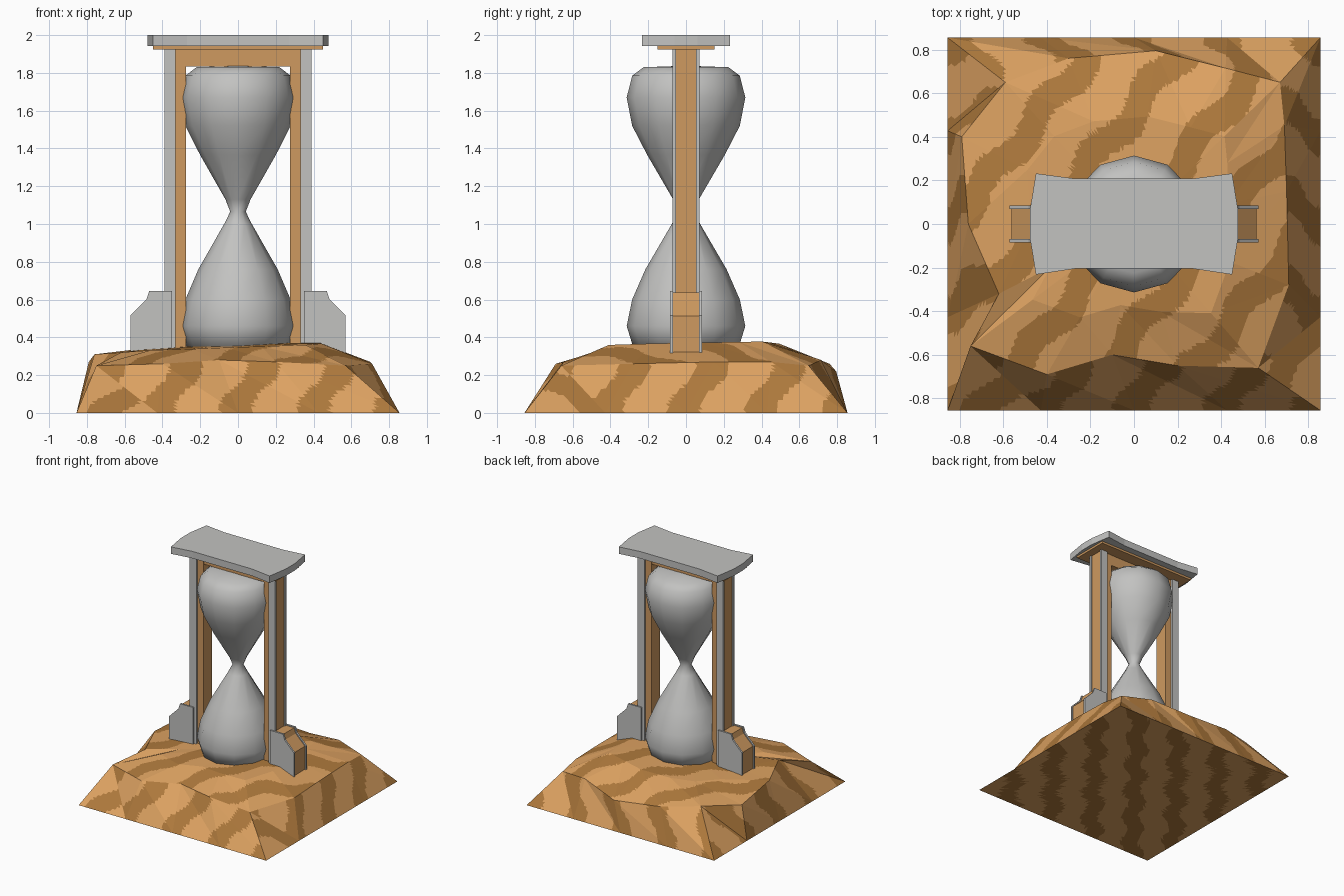
import bpy, bmesh, math
from mathutils import Vector

if "Cube" in bpy.data.objects:
    bpy.data.objects.remove(bpy.data.objects["Cube"])


def mat(name, rgb):
    m = bpy.data.materials.new(name)
    m.diffuse_color = (*rgb, 1)
    m.use_nodes = True
    m.node_tree.nodes["Principled BSDF"].inputs["Base Color"].default_value = m.diffuse_color
    return m


GREY = mat("pale grey", (0.54, 0.54, 0.53))
WOOD = mat("warm wood", (0.62, 0.32, 0.115))
SAND = mat("light sand", (0.72, 0.36, 0.12))
DARK = mat("dark sand", (0.42, 0.19, 0.045))


def finish(bm, name, *mats):
    bmesh.ops.recalc_face_normals(bm, faces=bm.faces[:])
    me = bpy.data.meshes.new(name)
    bm.to_mesh(me)
    bm.free()
    for m in mats:
        me.materials.append(m)
    ob = bpy.data.objects.new(name, me)
    bpy.context.collection.objects.link(ob)
    return ob


def prism(name, pts, axis, lo, hi, m):
    """Extrude a 2D outline along y (outline x,z) or z (outline x,y)."""
    bm = bmesh.new()
    place = (lambda p, t: (p[0], t, p[1])) if axis == "y" else (lambda p, t: (p[0], p[1], t))
    a = [bm.verts.new(place(p, lo)) for p in pts]
    b = [bm.verts.new(place(p, hi)) for p in pts]
    bm.faces.new(a)
    bm.faces.new(b)
    n = len(pts)
    for i in range(n):
        bm.faces.new((a[i], a[(i + 1) % n], b[(i + 1) % n], b[i]))
    return finish(bm, name, m)


def rect(x0, x1, y0, y1):
    return [(x0, y0), (x1, y0), (x1, y1), (x0, y1)]


# Top cap with bowed outline, and the wooden plate below it
cap = [(-.45, .232), (-.27, .208), (.27, .208), (.45, .232), (.478, .06), (.478, -.06),
       (.45, -.232), (.27, -.205), (-.27, -.205), (-.45, -.232), (-.478, -.06), (-.478, .06)]
prism("top_cap", cap, "z", 1.943, 2.0, GREY)
prism("cap_underplate", rect(-.45, .45, -.152, .152), "z", 1.925, 1.945, WOOD)

# Inner header between the posts
prism("header", rect(-.30, .30, 1.835, 1.93), "y", -.052, .052, WOOD)

# Posts and stepped feet: wooden core between grey side plates
foot = [(.35, .28), (.57, .28), (.57, .515), (.485, .6), (.47, .645), (.35, .645)]
foot_core = [(.35, .28), (.562, .28), (.562, .512), (.478, .595), (.464, .638), (.35, .638)]
for side, sx in (("right", 1), ("left", -1)):
    mir = lambda pts: [(sx * x, z) for x, z in pts]
    prism("post_core_" + side, mir(rect(.275, .382, .28, 1.93)), "y", -.054, .054, WOOD)
    prism("foot_core_" + side, mir(foot_core), "y", -.07, .07, WOOD)
    for end, sy in (("back", 1), ("front", -1)):
        prism(f"post_plate_{side}_{end}", mir(rect(.33, .39, .28, 1.935)), "y", sy * .053, sy * .072, GREY)
        prism(f"foot_plate_{side}_{end}", mir(foot), "y", sy * .069, sy * .084, GREY)

# Glass: smooth twelve-sided revolve
profile = [(.17, .32), (.28, .35), (.314, .46), (.285, .60), (.215, .76), (.075, 1.0), (.042, 1.065),
           (.068, 1.13), (.205, 1.365), (.285, 1.52), (.314, 1.67), (.285, 1.785), (.225, 1.83)]
bm = bmesh.new()
N = 12
rings = [[bm.verts.new((.977 * r * math.cos(2 * math.pi * i / N), r * math.sin(2 * math.pi * i / N), z))
          for i in range(N)] for r, z in profile]
for lo, hi in zip(rings, rings[1:]):
    for i in range(N):
        bm.faces.new((lo[i], lo[(i + 1) % N], hi[(i + 1) % N], hi[i]))
bm.faces.new(rings[0])
tip = bm.verts.new((0, 0, 1.838))
for i in range(N):
    bm.faces.new((rings[-1][i], rings[-1][(i + 1) % N], tip))
for f in bm.faces:
    f.smooth = True
finish(bm, "hourglass_bulbs", GREY)

# Sand mound: square base, irregular rim, gentle crown
B = .855
rim = [(-.59, .65, .30), (-.3, .76, .26), (.1, .795, .22), (.42, .715, .28),
       (.67, .65, .25), (.69, .45, .27), (.70, .15, .27), (.71, -.28, .26),
       (.57, -.66, .25), (.2, -.65, .27), (-.1, -.6, .28), (-.4, -.69, .26),
       (-.75, -.56, .25), (-.62, -.32, .32), (-.76, 0, .31), (-.79, .4, .27)]
corners = [Vector((-B, B, 0)), Vector((B, B, 0)), Vector((B, -B, 0)), Vector((-B, -B, 0))]
base = [corners[k].lerp(corners[(k + 1) % 4], j / 4) for k in range(4) for j in range(4)]
crown = [(.62 * x, .62 * y, .355 + .022 * x + .012 * y) for x, y, z in rim]
bm = bmesh.new()
loops = [[bm.verts.new(p) for p in ring] for ring in (base, rim, crown)]
M = len(rim)
under = bm.verts.new((0, 0, 0))
top = bm.verts.new((0, 0, .37))
for i in range(M):
    j = (i + 1) % M
    for a, b in zip(loops, loops[1:]):
        bm.faces.new((a[i], a[j], b[j]))
        bm.faces.new((a[i], b[j], b[i]))
    bm.faces.new((loops[0][i], loops[0][j], under))
    bm.faces.new((loops[2][i], loops[2][j], top))
bmesh.ops.recalc_face_normals(bm, faces=bm.faces[:])

# Cut the mound finely so wavy stripes can be coloured by position
bmesh.ops.subdivide_edges(bm, edges=bm.edges[:], cuts=15, use_grid_fill=True)
bmesh.ops.recalc_face_normals(bm, faces=bm.faces[:])
for f in bm.faces:
    c, n = f.calc_center_median(), f.normal
    if abs(n.z) > .7:
        u = c.x - .8 * c.y + .035 * math.sin(11 * (c.x + c.y))
    else:
        along = c.x if abs(n.y) > abs(n.x) else c.y
        u = along - .55 * c.z + .025 * math.sin(24 * c.z)
    f.material_index = 1 if abs((u + .42) / .41 - round((u + .42) / .41)) < .21 else 0
finish(bm, "sand_mound", SAND, DARK)
